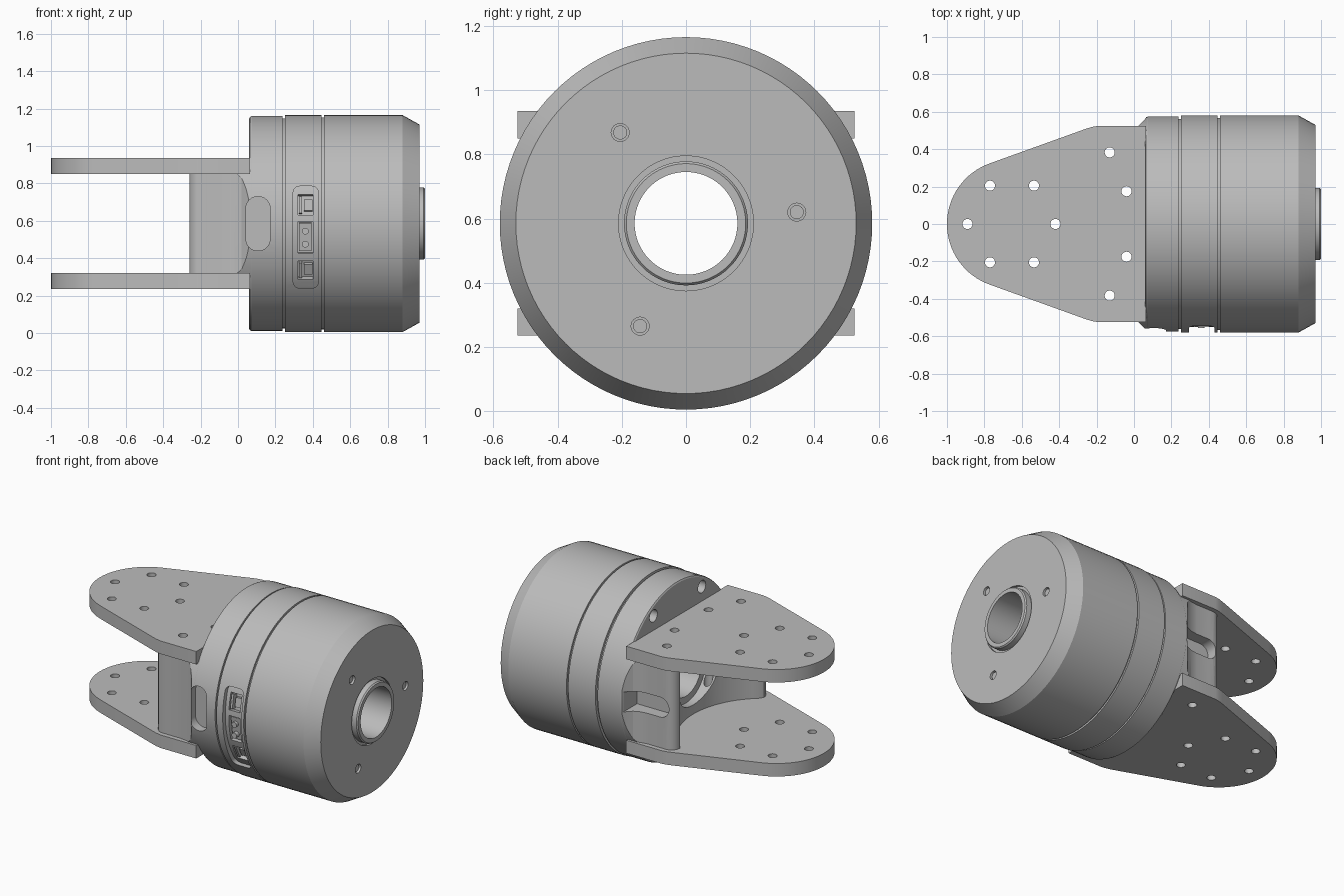
import bpy, bmesh
from math import sin, cos, pi, radians, asin, sqrt
from mathutils import Matrix, Vector

if "Cube" in bpy.data.objects:
    bpy.data.objects.remove(bpy.data.objects["Cube"])

AXIS_Z = 0.585   # height of the motor axis
R = 0.58         # housing radius
BORE = 0.16

grey = bpy.data.materials.new("light_grey")
grey.use_nodes = True
grey.diffuse_color = (0.5, 0.5, 0.5, 1)
grey.node_tree.nodes["Principled BSDF"].inputs["Base Color"].default_value = (0.5, 0.5, 0.5, 1)


def finish(name, bm):
    bmesh.ops.recalc_face_normals(bm, faces=bm.faces)
    mesh = bpy.data.meshes.new(name)
    bm.to_mesh(mesh)
    bm.free()
    mesh.materials.append(grey)
    ob = bpy.data.objects.new(name, mesh)
    bpy.context.collection.objects.link(ob)
    return ob


def lathe(name, profile, steps=96):
    """Closed (x, radius) profile turned about the motor axis."""
    bm = bmesh.new()
    rings = [[bm.verts.new((x, r * cos(2 * pi * i / steps), AXIS_Z + r * sin(2 * pi * i / steps)))
              for x, r in profile] for i in range(steps)]
    n = len(profile)
    for i in range(steps):
        a, b = rings[i], rings[(i + 1) % steps]
        for j in range(n):
            k = (j + 1) % n
            bm.faces.new((a[j], a[k], b[k], b[j]))
    return finish(name, bm)


def prism(name, outline, lo, hi, axis="z"):
    """Outline in xy pulled along z, or outline in xz pulled along y."""
    bm = bmesh.new()
    place = (lambda u, v, w: (u, v, w)) if axis == "z" else (lambda u, v, w: (u, w, v))
    low = [bm.verts.new(place(u, v, lo)) for u, v in outline]
    high = [bm.verts.new(place(u, v, hi)) for u, v in outline]
    bm.faces.new(low)
    bm.faces.new(high)
    for i in range(len(low)):
        j = (i + 1) % len(low)
        bm.faces.new((low[i], low[j], high[j], high[i]))
    return finish(name, bm)


def rod(name, centre, radius, length, axis="x", steps=24):
    bm = bmesh.new()
    bmesh.ops.create_cone(bm, cap_ends=True, segments=steps, radius1=radius, radius2=radius, depth=length)
    if axis != "z":
        bm.transform(Matrix.Rotation(pi / 2, 4, "Y" if axis == "x" else "X"))
    bm.transform(Matrix.Translation(centre))
    return finish(name, bm)


def rounded_rect(x0, x1, z0, z1, r, steps=8):
    pts = []
    for q, (cx, cz) in enumerate([(x1 - r, z1 - r), (x0 + r, z1 - r), (x0 + r, z0 + r), (x1 - r, z0 + r)]):
        for i in range(steps + 1):
            a = pi / 2 * (q + i / steps)
            pts.append((cx + r * cos(a), cz + r * sin(a)))
    return pts


def boolean(ob, cutters, operation="DIFFERENCE"):
    for c in cutters:
        m = ob.modifiers.new("cut", "BOOLEAN")
        m.operation, m.object, m.solver = operation, c, "EXACT"
        bpy.context.view_layer.objects.active = ob
        bpy.ops.object.modifier_apply(modifier=m.name)
    for c in cutters:
        bpy.data.objects.remove(c)


def radial_block(name, x, z, r0, r1, wide, tall):
    """Box on the front wall of the housing, facing straight out from the axis."""
    tilt = asin((z - AXIS_Z) / 0.56)
    bm = bmesh.new()
    bmesh.ops.create_cube(bm, size=1)
    bm.transform(Matrix.Translation((x, 0, AXIS_Z)) @ Matrix.Rotation(-tilt, 4, "X")
                 @ Matrix.Translation((0, -(r0 + r1) / 2, 0)) @ Matrix.Diagonal((wide, r1 - r0, tall, 1)))
    return finish(name, bm)


# Housing with two seam grooves, chamfered end and raised hub around the bore
housing = lathe("housing", [
    (0.06, BORE), (0.06, 0.563), (0.065, 0.571), (0.075, 0.575),
    (0.237, 0.575), (0.237, 0.562), (0.25, 0.562), (0.25, R),
    (0.447, R), (0.447, 0.567), (0.459, 0.567), (0.459, R),
    (0.88, R), (0.97, 0.53), (0.97, 0.21), (0.955, 0.21), (0.955, 0.193),
    (0.992, 0.193), (1.0, 0.186), (1.0, BORE)])

# Curved recess for the connector panel
recess = prism("recess_cutter", rounded_rect(0.295, 0.43, 0.24, 0.785, 0.035), -0.8, -0.3, "y")
boolean(recess, [lathe("core_cutter", [(0, 0.05), (0, 0.552), (0.6, 0.552), (0.6, 0.05)])])
cuts = [recess]
SOCKETS = [(0.688, 0.11), (0.51, 0.17), (0.33, 0.11)]
cuts += [radial_block("socket_cutter", 0.36, z, 0.515, 0.7, 0.08, h) for z, h in SOCKETS]
# Front cable window
cuts.append(prism("window_cutter", rounded_rect(0.042, 0.172, 0.44, 0.73, 0.064), -0.8, -0.5, "y"))
# End cap screw holes
SCREWS = [(-0.205, 0.868, 0.028), (0.345, 0.62, 0.028), (-0.143, 0.265, 0.028), (0.205, 0.302, 0.041)]
cuts += [rod("screw_cutter", (0.97, y, z), r, 0.06) for y, z, r in SCREWS]
# Bracket-side screw holes
cuts += [rod("rear_screw_cutter", (0.06, sy * 0.25, AXIS_Z + sz * 0.445), 0.04, 0.1)
         for sy in (-1, 1) for sz in (-1, 1)]
boolean(housing, cuts)

# Screw heads sunk in the end cap
for y, z, r in SCREWS:
    head = rod("cap_screw", (0.945, y, z), r * 0.78, 0.03)
    boolean(head, [rod("hex_cutter", (0.96, y, z), r * 0.4, 0.02, steps=6)])

# Connector inserts
for z in (0.688, 0.33):
    radial_block("socket_tongue", 0.375, z, 0.51, 0.54, 0.045, 0.06)
    radial_block("socket_bar", 0.334, z, 0.51, 0.548, 0.015, 0.09)
radial_block("power_socket", 0.36, 0.51, 0.51, 0.535, 0.066, 0.15)
for z in (0.475, 0.545):
    rod("power_pin", (0.36, -0.54, z), 0.018, 0.03, "y")


def plate_outline():
    """Tapered half outline with a round nose, mirrored in y."""
    nose, slope = 0.344, radians(19.2)
    half = [(0.065, 0.525), (-0.19, 0.525), (-0.225, 0.519), (-0.26, 0.508)]
    steps = 16
    for i in range(steps + 1):
        a = pi / 2 + slope + (pi / 2 - slope) * i / steps
        half.append((-1 + nose + nose * cos(a), nose * sin(a)))
    return half + [(x, -y) for x, y in reversed(half[:-1])]


HOLES = [(-0.89, 0), (-0.42, 0)] + [(x, s * y) for s in (-1, 1)
         for x, y in ((-0.77, 0.205), (-0.535, 0.205), (-0.13, 0.383), (-0.04, 0.175))]


def mount_holes():
    return [rod("hole_cutter", (x, y, AXIS_Z), 0.027, 1.0, "z") for x, y in HOLES]


# Two bracket plates
for name, z in (("lower_plate", 0.235), ("upper_plate", 0.85)):
    boolean(prism(name, plate_outline(), z, z + 0.085), mount_holes())


def web_outline():
    """Flared outer wall, rounded tip and concave inner face, mirrored in y."""
    half = [(0.1, 0.575), (0.07, 0.575), (0.045, 0.545), (0.02, 0.52), (-0.02, 0.502), (-0.07, 0.495), (-0.17, 0.495)]
    half += [(-0.2 + 0.06 * cos(a), 0.435 + 0.06 * sin(a)) for a in [pi / 2 + pi / 2 * i / 6 for i in range(7)]]
    sweep, steps = 0.53, 16
    for i in range(steps + 1):
        y = 0.41 * (1 - i / steps)
        half.append((-0.58 + sqrt(sweep ** 2 - y ** 2), y))
    return half + [(x, -y) for x, y in reversed(half[:-1])]


# Web joining the plates to the housing
web = prism("bracket_web", web_outline(), 0.31, 0.86)
boolean(web, [lathe("trim", [(-0.5, 0.001), (-0.5, 0.574), (0.5, 0.574), (0.5, 0.001)])], "INTERSECT")
boolean(web, mount_holes() + [
    rod("bore_cutter", (0, 0, AXIS_Z), BORE, 1, steps=96),
    rod("seat_cutter", (-0.25, 0, AXIS_Z), 0.205, 0.5, steps=64),
    prism("window_cutter", rounded_rect(0.042, 0.172, 0.44, 0.73, 0.064), -0.8, -0.5, "y"),
    prism("channel_cutter", rounded_rect(-0.22, 0.12, 0.52, 0.65, 0.06), 0.42, 0.8, "y")])

# Smooth the curved walls while keeping the machined edges crisp
bpy.ops.object.select_all(action="DESELECT")
for ob in bpy.context.collection.objects:
    if ob.type == "MESH":
        ob.select_set(True)
        bpy.context.view_layer.objects.active = ob
bpy.ops.object.shade_smooth_by_angle(angle=radians(20))
